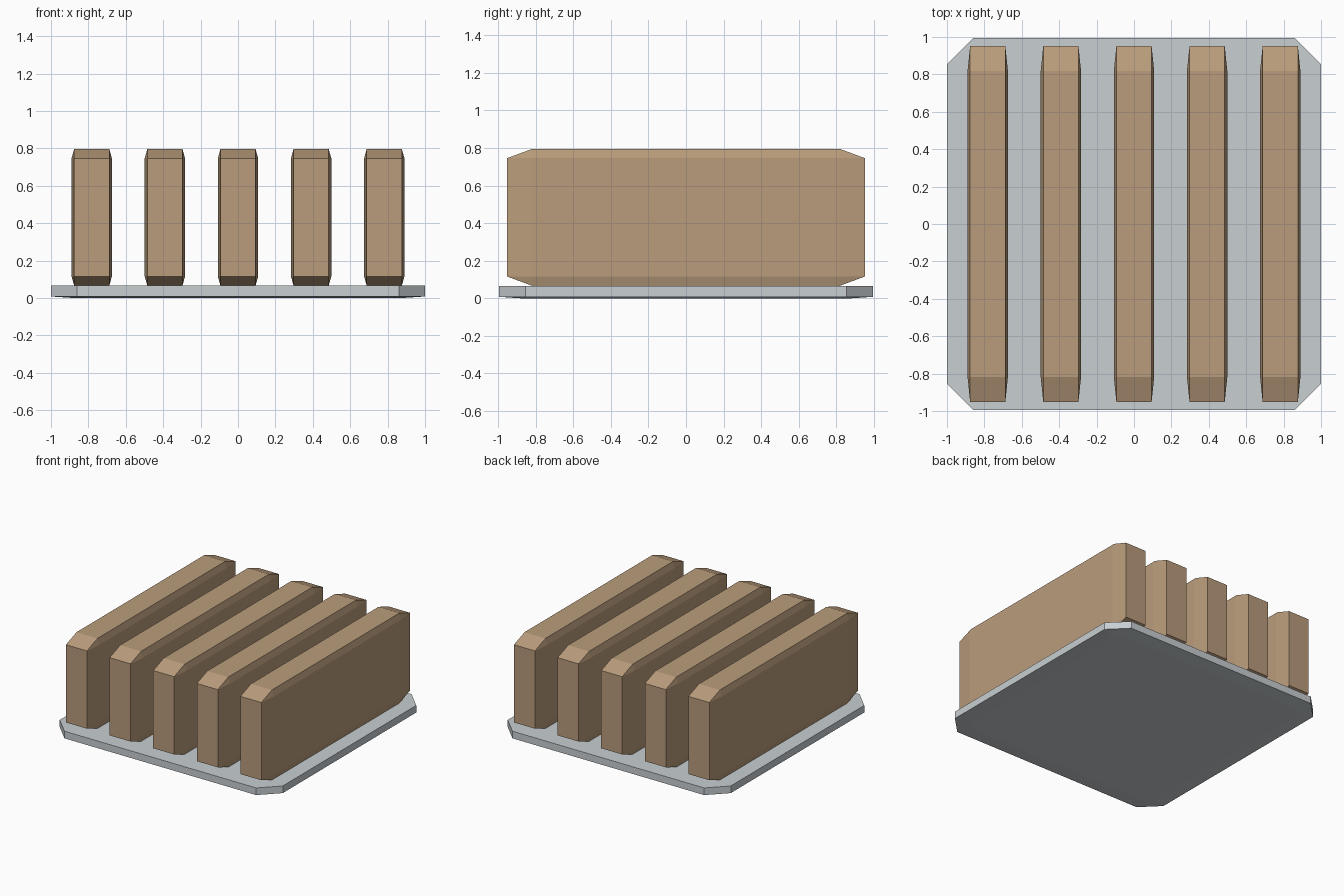
import bpy, bmesh
from mathutils import Vector

if "Cube" in bpy.data.objects:
    bpy.data.objects.remove(bpy.data.objects["Cube"], do_unlink=True)


def material(name, rgb):
    m = bpy.data.materials.new(name)
    m.use_nodes = True
    colour = (*rgb, 1)
    m.diffuse_color = colour
    m.node_tree.nodes["Principled BSDF"].inputs["Base Color"].default_value = colour
    return m


def add_object(name, bm, mat):
    bmesh.ops.recalc_face_normals(bm, faces=bm.faces[:])
    mesh = bpy.data.meshes.new(name)
    bm.to_mesh(mesh)
    bm.free()
    mesh.materials.append(mat)
    obj = bpy.data.objects.new(name, mesh)
    bpy.context.collection.objects.link(obj)
    return obj


def chamfered_block(name, centre, half, chamfer, mat):
    """Box whose chamfer has a different depth along each axis."""
    bm = bmesh.new()
    signs = (-1, 1)
    for sx in signs:
        for sy in signs:
            for sz in signs:
                for axis in range(3):
                    # each corner is cut into three points, one per face
                    p = [h - (0 if i == axis else c)
                         for i, (h, c) in enumerate(zip(half, chamfer))]
                    bm.verts.new(Vector((p[0] * sx, p[1] * sy, p[2] * sz)) + centre)
    bmesh.ops.convex_hull(bm, input=bm.verts[:])
    bmesh.ops.dissolve_limit(bm, angle_limit=0.01, verts=bm.verts[:], edges=bm.edges[:])
    return add_object(name, bm, mat)


def octagon(bm, hx, hy, cut, z):
    pts = [(hx, hy - cut), (hx - cut, hy), (cut - hx, hy), (-hx, hy - cut),
           (-hx, cut - hy), (cut - hx, -hy), (hx - cut, -hy), (hx, cut - hy)]
    return [bm.verts.new((x, y, z)) for x, y in pts]


grey = material("light grey", (0.58, 0.62, 0.645))
tan = material("tan brown", (0.49, 0.335, 0.2))

# Base plate: clipped corners and a very shallow dished underside
bm = bmesh.new()
rings = [octagon(bm, 0.88, 0.88, 0.06, 0),
         octagon(bm, 1, 0.995, 0.14, 0.008),
         octagon(bm, 1, 0.995, 0.14, 0.066)]
for low, high in zip(rings, rings[1:]):
    for i in range(8):
        j = (i + 1) % 8
        bm.faces.new((low[i], low[j], high[j], high[i]))
bm.faces.new(rings[0])
bm.faces.new(rings[-1])
add_object("base_plate", bm, grey)

# Row of five upright slabs
for i in range(5):
    chamfered_block(f"slab_{i + 1}", Vector(((i - 2) * 0.391, 0, 0.431)),
                    (0.108, 0.952, 0.365), (0.014, 0.135, 0.05), tan)
